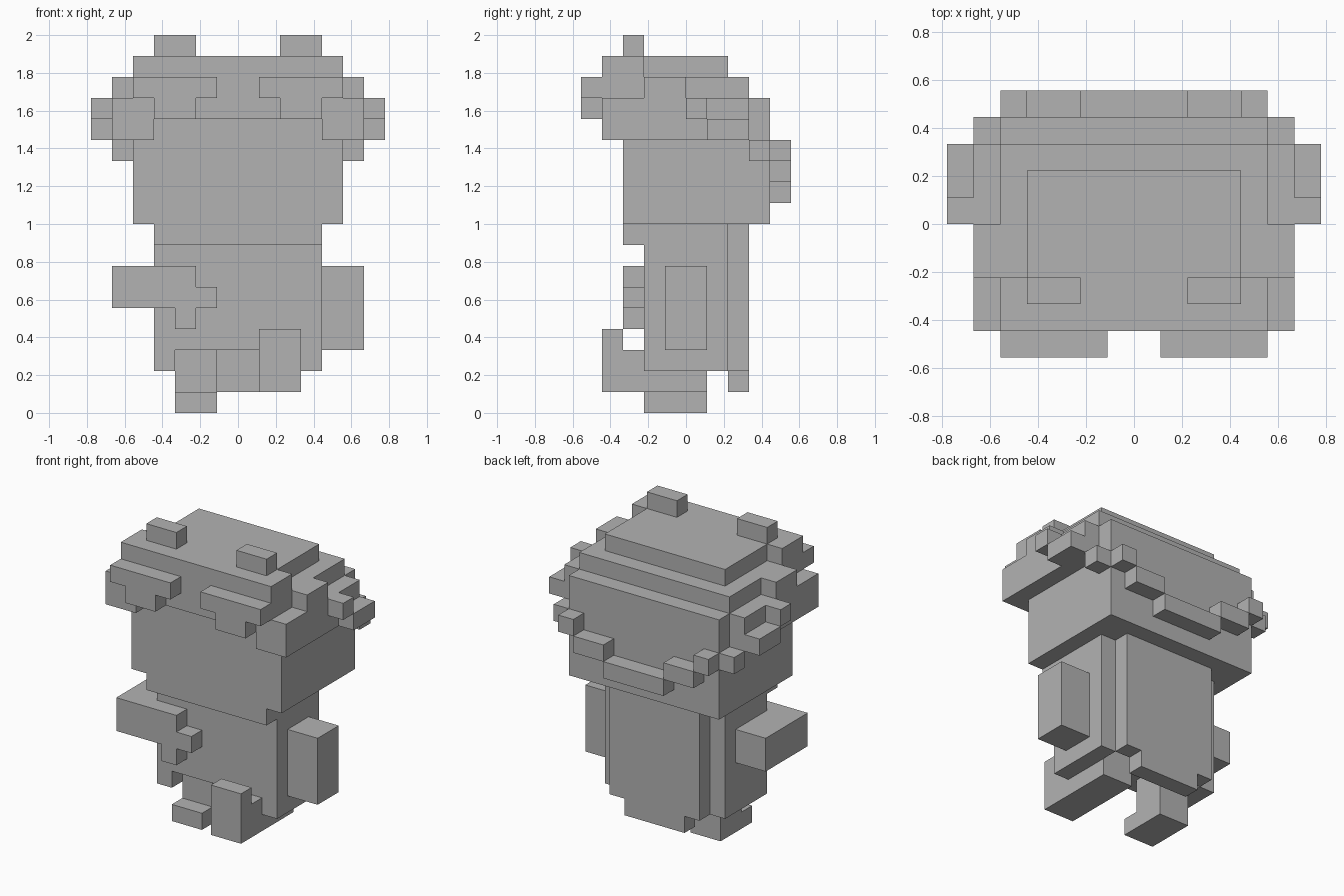
import bpy
import bmesh
from mathutils import Vector

cube = bpy.data.objects.get("Cube")
if cube:
    bpy.data.objects.remove(cube, do_unlink=True)

U = 1 / 9  # size of one block

grey = bpy.data.materials.new("plain_grey")
grey.use_nodes = True
grey.diffuse_color = (0.45, 0.45, 0.45, 1)
grey.node_tree.nodes["Principled BSDF"].inputs["Base Color"].default_value = grey.diffuse_color


def add_box(bm, x0, x1, y0, y1, z0, z1):
    lo, hi = Vector((x0, y0, z0)) * U, Vector((x1, y1, z1)) * U
    for v in bmesh.ops.create_cube(bm, size=1)["verts"]:
        v.co = Vector((a + (b - a) * (c + 0.5) for a, b, c in zip(lo, hi, v.co)))


def part(name, *boxes, mirror=False):
    """One object from block boxes (x, y, z ranges), optionally mirrored in x."""
    bm = bmesh.new()
    for x0, x1, y0, y1, z0, z1 in boxes:
        add_box(bm, x0, x1, y0, y1, z0, z1)
        if mirror:
            add_box(bm, -x1, -x0, y0, y1, z0, z1)
    mesh = bpy.data.meshes.new(name)
    bm.to_mesh(mesh)
    bm.free()
    mesh.materials.append(grey)
    obj = bpy.data.objects.new(name, mesh)
    bpy.context.collection.objects.link(obj)
    return obj


# Head and stepped hair
part("head", (-5, 5, -3, 4, 9, 14))
part("hair_crown", (-5, 5, -2, 4, 14, 15), (-5, 5, -2, 3, 15, 16), (-4, 4, -2, 2, 16, 17))
part("hair_front", (-5, 5, -4, -2, 14, 17))
part("ears", (2, 4, -3, -2, 17, 18), mirror=True)

# Goggle-like brows on the front
part("brows", (1, 5, -5, -4, 15, 16), (2, 4, -5, -4, 14, 15), mirror=True)

# Side locks
part("front_locks", (5, 6, -4, -2, 13, 15), (4, 5, -4, -3, 13, 14), mirror=True)
part("side_locks", (5, 6, -2, 0, 13, 16), (5, 6, 0, 3, 13, 15), mirror=True)
part("side_curls", (6, 7, 0, 1, 14, 15), (6, 7, 1, 3, 13, 14), mirror=True)

# Band hanging around the back of the head
part("band_sides", (5, 6, 3, 4, 12, 13), (4, 5, 4, 5, 12, 13), (2, 4, 4, 5, 11, 12), mirror=True)
part("band_middle", (-2, 2, 4, 5, 10, 11))

# Torso and coat
part("torso", (-4, 4, -2, 2, 3, 9))
part("collar", (-4, 4, -3, -2, 8, 9))
part("coat_sides", (3, 4, -2, 2, 2, 3), mirror=True)
part("coat_back", (-3, 3, 2, 3, 2, 9), (-2, 2, 2, 3, 1, 2))

# Arms
part("left_arm", (4, 6, -1, 1, 3, 7))
part("right_arm", (-6, -4, -2, 1, 5, 7), (-6, -2, -3, -2, 5, 7))
part("right_fingers", (-2, -1, -3, -2, 5, 6), (-3, -2, -3, -2, 4, 5))

# Legs in a walking pose
part("left_leg", (1, 3, -3, 1, 1, 3))
part("left_foot", (1, 3, -4, -3, 1, 4))
part("right_leg", (-3, -1, -1, 1, 1, 3))
part("right_foot", (-3, -1, -2, 1, 0, 1))
